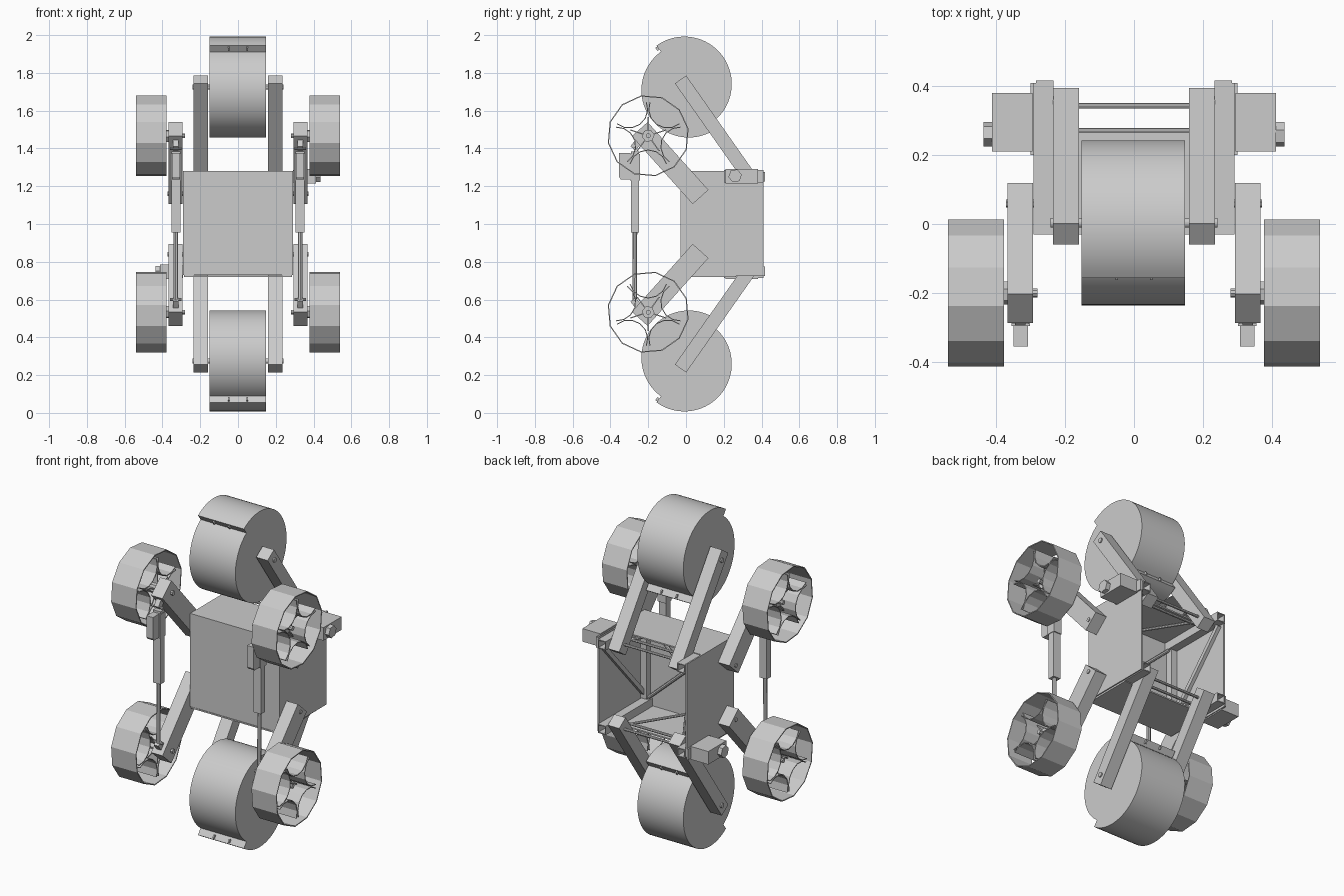
import bpy, bmesh
from math import sin, cos, radians, pi
from mathutils import Vector

cube = bpy.data.objects.get("Cube")
if cube:
    bpy.data.objects.remove(cube, do_unlink=True)

grey = bpy.data.materials.new("plain grey")
grey.use_nodes = True
COLOUR = (0.6, 0.6, 0.6, 1)
grey.diffuse_color = COLOUR
grey.node_tree.nodes["Principled BSDF"].inputs["Base Color"].default_value = COLOUR


def finish(name, bm):
    bmesh.ops.recalc_face_normals(bm, faces=bm.faces)
    mesh = bpy.data.meshes.new(name)
    bm.to_mesh(mesh)
    bm.free()
    ob = bpy.data.objects.new(name, mesh)
    ob.data.materials.append(grey)
    bpy.context.collection.objects.link(ob)
    return ob


def prism(name, pts, x0, x1, s=1, v=1, closed=True, caps=True, wall=0):
    """Extrude a (y, z) outline along x; s mirrors x, v mirrors z about mid height."""
    bm = bmesh.new()
    a, b = [[bm.verts.new((s * x, y, 1 + v * (z - 1))) for y, z in pts] for x in (x0, x1)]
    n = len(pts)
    for i in range(n if closed else n - 1):
        j = (i + 1) % n
        bm.faces.new((a[i], a[j], b[j], b[i]))
    if caps:
        bm.faces.new(a)
        bm.faces.new(b)
    ob = finish(name, bm)
    if wall:
        mod = ob.modifiers.new("wall", "SOLIDIFY")
        mod.thickness = wall
        mod.offset = 0
    return ob


def arc(c, r, a0, a1, n):
    return [(c[0] + r * cos(radians(a0 + (a1 - a0) * i / n)),
             c[1] + r * sin(radians(a0 + (a1 - a0) * i / n))) for i in range(n + 1)]


def disc(name, c, r, x0, x1, n=12, s=1, v=1, **kw):
    return prism(name, arc(c, r, 10, 370, n)[:-1], x0, x1, s, v, **kw)


def bar(name, p, q, width, x0, x1, s=1, v=1):
    p, q = Vector(p), Vector(q)
    d = (q - p).normalized() * width / 2
    side = Vector((-d.y, d.x))
    return prism(name, [p + side, q + side, q - side, p - side], x0, x1, s, v)


def block(name, y0, y1, z0, z1, x0, x1, s=1, v=1):
    return prism(name, [(y0, z0), (y1, z0), (y1, z1), (y0, z1)], x0, x1, s, v)


def rod(name, p, q, r):
    p, q = Vector(p), Vector(q)
    bm = bmesh.new()
    bmesh.ops.create_cone(bm, cap_ends=True, segments=8, radius1=r, radius2=r,
                          depth=(q - p).length)
    ob = finish(name, bm)
    ob.location = (p + q) / 2
    ob.rotation_euler = (q - p).to_track_quat("Z", "Y").to_euler()
    return ob


def square_tube(name, y0, y1, x, z, size):
    """Hollow square tube running along y."""
    bm = bmesh.new()
    h = size / 2
    rings = [[bm.verts.new((x + i * k, y, z + j * k))
              for i, j in ((-1, -1), (1, -1), (1, 1), (-1, 1))]
             for y, k in ((y0, h), (y1, h), (y1, h * 0.8), (y0, h * 0.8))]
    for r in range(4):
        for i in range(4):
            j, t = (i + 1) % 4, (r + 1) % 4
            bm.faces.new((rings[r][i], rings[r][j], rings[t][j], rings[t][i]))
    return finish(name, bm)


smooth = []
HUB = (0.003, 1.725)
SMALL = (-0.2, 1.467)

# Open-backed chassis
block("front_panel", -0.03, -0.02, 0.73, 1.28, -0.29, 0.29)
for s in (1, -1):
    block("side_panel", -0.03, 0.41, 0.73, 1.28, 0.283, 0.292, s)
    bar("side_brace", (0.0, 0.8), (0.38, 1.22), 0.025, 0.262, 0.283, s)
    block("front_upright", -0.02, 0.02, 0.78, 1.23, 0.245, 0.283, s)
rod("panel_brace", (-0.25, 0, 0.78), (0.25, 0, 1.23), 0.01)
rod("panel_brace", (0.25, 0, 0.78), (-0.25, 0, 1.23), 0.01)

for v, level in ((1, "upper"), (-1, "lower")):
    top = 1 + v * 0.25
    block(level + "_deck", -0.03, 0.265, 1.272, 1.28, -0.285, 0.285, 1, v)
    for s in (1, -1):
        square_tube(level + "_rail", -0.03, 0.417, s * 0.259, top, 0.052)
        rod(level + "_deck_brace", (s * 0.23, 0.36, top), (0, 0, top), 0.008)
    rod(level + "_shaft", (-0.27, 0.343, top), (0.27, 0.343, top), 0.008)
    rod(level + "_cross_rod", (-0.24, 0.27, top), (0.24, 0.27, top), 0.008)

    # Drive motor on one side of each shaft
    block(level + "_motor", 0.21, 0.38, 1.215, 1.292, 0.295, 0.412, v, v)
    block(level + "_motor_bracket", 0.2, 0.41, 1.22, 1.285, 0.29, 0.3, v, v)
    disc(level + "_motor_knob", (0.26, 1.255), 0.036, 0.41, 0.437, 6, v, v)

    # Large drum made of two half shells slipped along the split
    angle = 126
    d = (cos(radians(angle)), sin(radians(angle)))
    for k in (1, -1):
        c = (HUB[0] + k * 0.02 * d[0], HUB[1] + k * 0.02 * d[1])
        start = angle if k == 1 else angle - 180
        smooth.append(prism(level + "_drum_half", arc(c, 0.251, start, start - 180, 32),
                            -0.152, 0.148, 1, v))
        # Small ribs under the overhanging lip
        lip = (c[0] + k * d[0] * 0.235, c[1] + k * d[1] * 0.235)
        out = (d[1] * -k * 0.012, d[0] * k * 0.012)
        for x in (-0.05, 0.05):
            bar(level + "_lip_rib", lip, (lip[0] + out[0], lip[1] + out[1]),
                0.02, x - 0.004, x + 0.004, 1, v)
    smooth.append(disc(level + "_drum_axle", HUB, 0.014, -0.242, 0.242, 12, 1, v))

    for s in (1, -1):
        # Arm carrying the drum
        bar(level + "_drum_arm", (-0.029, 1.765), (0.365, 1.205), 0.073, 0.16, 0.235, s, v)

        # Arm carrying the small wheel
        bar(level + "_wheel_arm", (-0.245, 1.502), (0.077, 1.143), 0.112, 0.293, 0.367, s, v)
        disc(level + "_arm_bolt", (0.06, 1.16), 0.012, 0.285, 0.372, 6, s, v)

        # Small open wheel with thin rim and scalloped spokes
        disc(level + "_wheel_rim", SMALL, 0.214, 0.378, 0.54, 12, s, v,
             caps=False, wall=0.006)
        for i in range(5):
            a = 54 + 72 * i
            c = (SMALL[0] + 0.175 * cos(radians(a)), SMALL[1] + 0.175 * sin(radians(a)))
            prism(level + "_wheel_scallop", arc(c, 0.1, a + 105, a + 255, 6),
                  0.385, 0.53, s, v, closed=False, caps=False, wall=0.005)
            e = a + 36
            bar(level + "_wheel_web",
                (SMALL[0] + 0.025 * cos(radians(e)), SMALL[1] + 0.025 * sin(radians(e))),
                (SMALL[0] + 0.1 * cos(radians(e)), SMALL[1] + 0.1 * sin(radians(e))),
                0.006, 0.385, 0.46, s, v)
        disc(level + "_wheel_hub", SMALL, 0.034, 0.367, 0.47, 6, s, v)
        disc(level + "_wheel_axle", SMALL, 0.013, 0.28, 0.5, 8, s, v)

        # Pivot lug joining the strut to the arm
        bar(level + "_strut_lug", (-0.28, 1.4), (-0.235, 1.46), 0.035, 0.315, 0.345, s, v)
        disc(level + "_strut_pin", (-0.272, 1.4), 0.008, 0.3, 0.36, 8, s, v)

# Linear struts linking the upper and lower arms
for s in (1, -1):
    block("strut_body", -0.29, -0.25, 0.955, 1.385, 0.305, 0.353, s)
    block("strut_collar", -0.296, -0.244, 1.23, 1.37, 0.302, 0.356, s)
    nose = [(x + 0.0, y) for x, y in ((-0.295, 1.235), (-0.345, 1.235), (-0.355, 1.25),
                                      (-0.355, 1.375), (-0.295, 1.375))]
    prism("strut_motor", nose, 0.308, 0.35, s)
    smooth.append(rod("strut_rod", (s * 0.33, -0.272, 0.59), (s * 0.33, -0.27, 0.96), 0.012))

bpy.ops.object.select_all(action="DESELECT")
for ob in smooth:
    ob.select_set(True)
bpy.context.view_layer.objects.active = smooth[0]
bpy.ops.object.shade_smooth_by_angle(angle=pi / 6)
bpy.ops.object.select_all(action="DESELECT")
